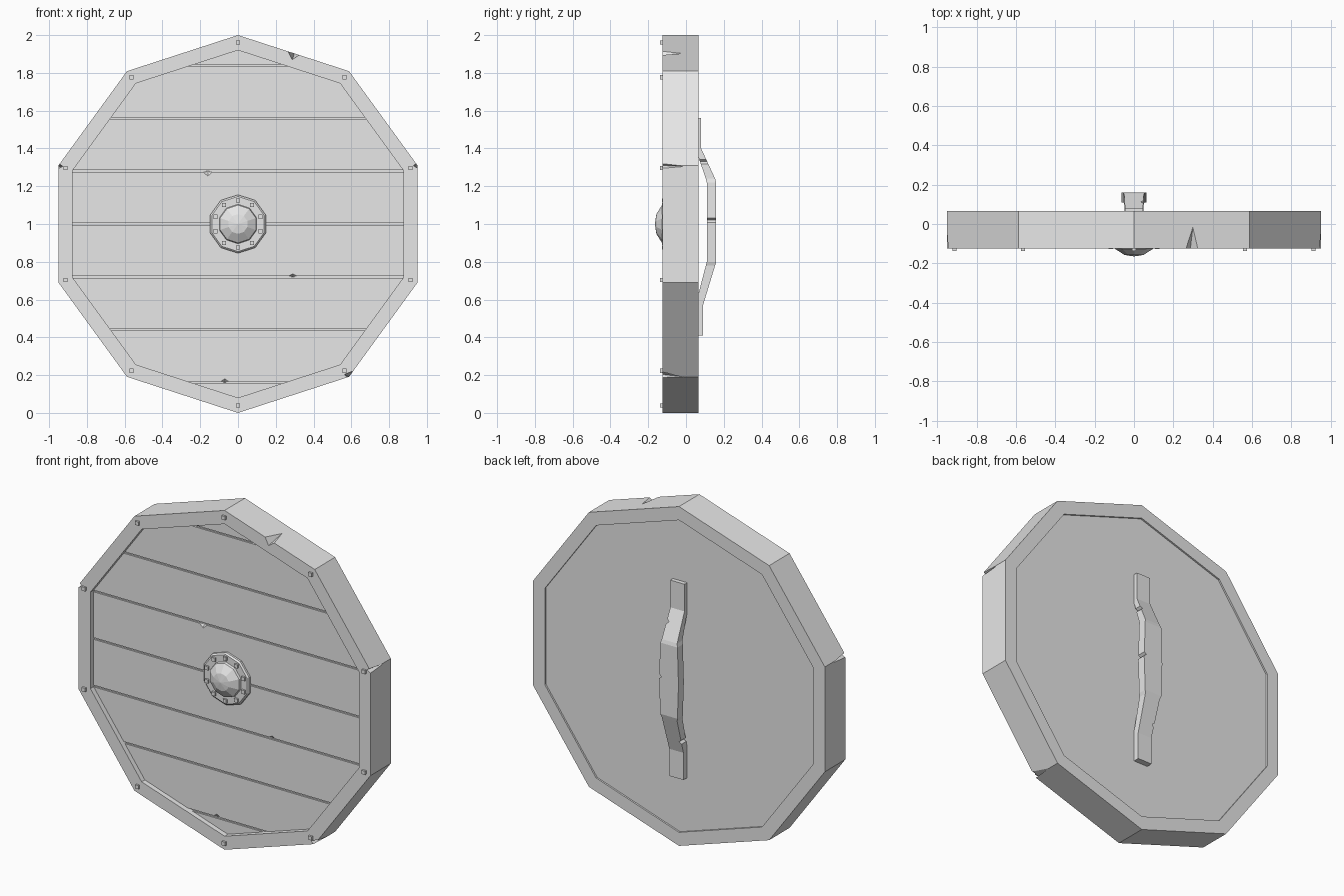
import bpy, bmesh
from math import cos, sin, pi

if "Cube" in bpy.data.objects:
    bpy.data.objects.remove(bpy.data.objects["Cube"], do_unlink=True)

SIDES = 10
CENTRE = 1.0

# One plain grey for the whole shield
grey = bpy.data.materials.new("plain_grey")
grey.use_nodes = True
grey.diffuse_color = (0.8, 0.8, 0.8, 1)
grey.node_tree.nodes["Principled BSDF"].inputs["Base Color"].default_value = (0.8, 0.8, 0.8, 1)


def finish(bm, name):
    bmesh.ops.remove_doubles(bm, verts=bm.verts, dist=0.0001)
    bmesh.ops.recalc_face_normals(bm, faces=bm.faces)
    mesh = bpy.data.meshes.new(name)
    bm.to_mesh(mesh)
    bm.free()
    mesh.materials.append(grey)
    obj = bpy.data.objects.new(name, mesh)
    bpy.context.collection.objects.link(obj)
    return obj


def spoke(i, r):
    a = pi / 2 + 2 * pi * i / SIDES
    return r * cos(a), CENTRE + r * sin(a)


def turned(name, profile, closed=False):
    """Ten-sided turning of (radius, y) points about the shield's axis."""
    bm = bmesh.new()
    pairs = list(zip(profile, profile[1:] + profile[:1]))
    for (r0, y0), (r1, y1) in pairs if closed else pairs[:-1]:
        for i in range(SIDES):
            pts = []
            for k, r, y in ((i, r0, y0), (i + 1, r0, y0), (i + 1, r1, y1), (i, r1, y1)):
                x, z = spoke(k, r)
                if (x, y, z) not in pts:
                    pts.append((x, y, z))
            if r0 == 0:
                pts = pts[1:] if len(pts) == 4 else pts
            elif r1 == 0:
                pts = pts[:3]
            bm.faces.new([bm.verts.new(p) for p in pts])
    return finish(bm, name)


def hull(name, points):
    bm = bmesh.new()
    for p in points:
        bm.verts.new(p)
    bmesh.ops.convex_hull(bm, input=bm.verts)
    return finish(bm, name)


def cut(obj, points):
    cutter = hull("cutter", points)
    cutter.hide_render = True
    mod = obj.modifiers.new("cut", 'BOOLEAN')
    mod.operation = 'DIFFERENCE'
    mod.solver = 'EXACT'
    mod.object = cutter
    bpy.context.view_layer.objects.active = obj
    bpy.ops.object.modifier_apply(modifier=mod.name)
    bpy.data.objects.remove(cutter, do_unlink=True)


def box(x0, x1, y0, y1, z0, z1):
    return [(x, y, z) for x in (x0, x1) for y in (y0, y1) for z in (z0, z1)]


def rivets(name, radius, size, y0, y1):
    bm = bmesh.new()
    h = size / 2
    for i in range(SIDES):
        x, z = spoke(i, radius)
        cube = bmesh.ops.create_cube(bm, size=1)["verts"]
        for v in cube:
            v.co = (x + v.co.x * size, (y0 + y1) / 2 + v.co.y * (y1 - y0), z + v.co.z * size)
    return finish(bm, name)


# Rim with chipped outer edge
rim = turned("rim", [(1.0, -0.125), (1.0, 0.065), (0.92, 0.065), (0.92, -0.125)], closed=True)
front, tip = -0.14, -0.01
for corners, apex in (
    (((0.25, 1.935), (0.345, 1.905), (0.285, 1.865)), (0.3, 1.905)),
    (((0.965, 1.335), (0.925, 1.31), (0.965, 1.285)), (0.95, 1.305)),
    (((-0.965, 1.335), (-0.925, 1.305), (-0.965, 1.285)), (-0.95, 1.305)),
    (((0.56, 0.205), (0.61, 0.225), (0.595, 0.17)), (0.588, 0.191)),
):
    cut(rim, [(x, front, z) for x, z in corners] + [(apex[0], tip, apex[1])])

# Plank face: one panel with grooves and splinters
panel = turned("plank_panel", [(0, -0.095), (0.93, -0.095), (0.93, 0.055), (0, 0.055)])
for i in range(7):
    z = 0.16 + 0.28 * i
    cut(panel, box(-1, 1, -0.12, -0.085, z - 0.005, z + 0.005))
for x, z, drop in ((-0.16, 1.28, -0.035), (0.29, 0.72, 0.022), (-0.07, 0.16, 0.027)):
    cut(panel, [(x - 0.04, -0.1, z), (x + 0.04, -0.1, z), (x, -0.1, z + drop), (x, -0.08, z)])

rivets("rim_rivets", 0.96, 0.022, -0.137, -0.12)

# Central boss
turned("boss_plate", [(0, -0.09), (0.155, -0.09), (0.155, -0.107), (0.146, -0.115), (0, -0.115)])
turned("boss_dome", [(0, -0.11), (0.106, -0.11), (0.1, -0.127), (0.052, -0.157), (0, -0.165)])
rivets("boss_rivets", 0.125, 0.022, -0.126, -0.11)

# Handle: rectangular sections (z, inner y, outer y, half width) lofted down the back
sections = [
    (1.56, 0.05, 0.08, 0.046), (1.40, 0.05, 0.08, 0.046), (1.24, 0.105, 0.154, 0.05),
    (1.22, 0.11, 0.16, 0.056), (1.0, 0.11, 0.16, 0.063), (0.8, 0.11, 0.16, 0.056),
    (0.78, 0.105, 0.154, 0.05), (0.57, 0.05, 0.09, 0.046), (0.41, 0.05, 0.09, 0.046),
]
bm = bmesh.new()
rings = [[bm.verts.new(p) for p in ((-w, a, z), (w, a, z), (w, b, z), (-w, b, z))]
         for z, a, b, w in sections]
for top, low in zip(rings, rings[1:]):
    for k in range(4):
        n = (k + 1) % 4
        bm.faces.new((top[k], top[n], low[n], low[k]))
bm.faces.new(rings[0])
bm.faces.new(rings[-1])
handle = finish(bm, "handle")

# Nicks along the handle edges
for side, z, edge in ((1, 1.33, 0.047), (1, 1.02, 0.062), (-1, 0.64, 0.047)):
    cut(handle, [(side * x, y, z + dz) for y in (0.03, 0.2)
                 for x, dz in ((edge + 0.01, 0.02), (edge + 0.01, -0.02), (edge - 0.014, 0))])
